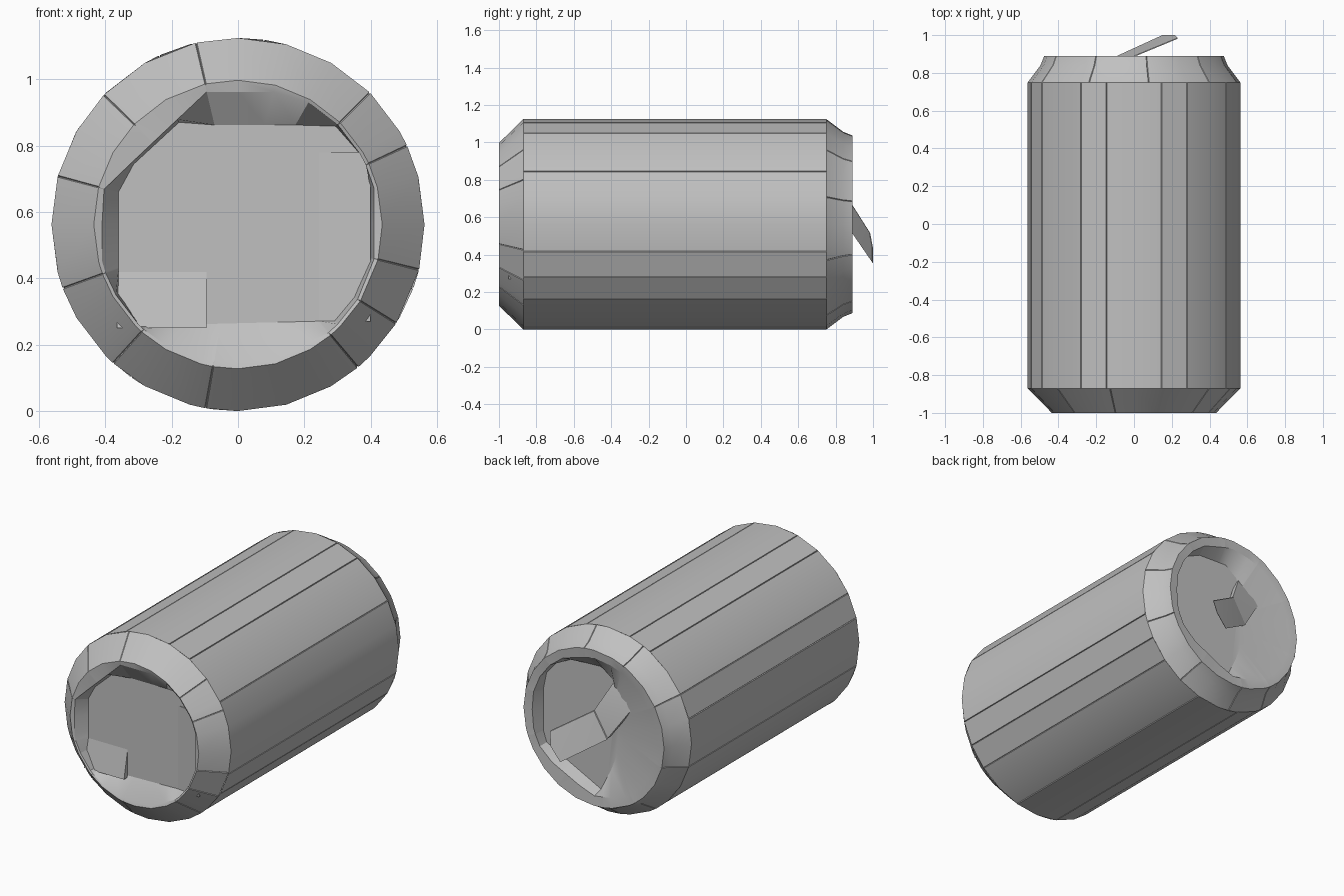
import bpy
import bmesh
from math import radians, cos, sin
from mathutils import Vector

cube = bpy.data.objects.get("Cube")
if cube:
    bpy.data.objects.remove(cube, do_unlink=True)

RADIUS = 0.5625
FLOOR_Y = -0.93
LID_Y = 0.82

metal = bpy.data.materials.new("grey_metal")
metal.use_nodes = True
GREY = (0.53, 0.53, 0.53, 1)
metal.diffuse_color = GREY
metal.node_tree.nodes["Principled BSDF"].inputs["Base Color"].default_value = GREY


def finish(name, bm):
    mesh = bpy.data.meshes.new(name)
    bm.to_mesh(mesh)
    bm.free()
    mesh.materials.append(metal)
    obj = bpy.data.objects.new(name, mesh)
    bpy.context.collection.objects.link(obj)
    bpy.ops.object.select_all(action='DESELECT')
    obj.select_set(True)
    bpy.context.view_layer.objects.active = obj
    bpy.ops.object.shade_smooth_by_angle(angle=radians(20))
    return obj


def seam_angles(seams):
    """Regular facets plus a narrow notch at each seam: (angle, scale) pairs."""
    out = [(a, 1) for a in range(0, 360, 15)
           if all(abs((a - s + 180) % 360 - 180) > 2 for s in seams)]
    for s in seams:
        out += [((s - 0.3) % 360, 1), (s % 360, 0.99), ((s + 0.3) % 360, 1)]
    return sorted(out)


def polygon_radius(points, angle):
    """Distance from the axis to a polygon outline in the given direction."""
    d = Vector((cos(angle), sin(angle)))
    hits = []
    for i, p in enumerate(points):
        p, q = Vector(p), Vector(points[(i + 1) % len(points)])
        e = q - p
        den = d.cross(e)
        if abs(den) > 1e-9:
            t, u = p.cross(e) / den, p.cross(d) / den
            if t > 0 and -1e-6 <= u <= 1 + 1e-6:
                hits.append(t)
    return max(hits)


def loft(name, rings, seams, cap_front=False, cap_back=False):
    """Skin rings of (y, radius or polygon) from the front to the back."""
    bm = bmesh.new()
    loops = []
    for y, shape in rings:
        loop = []
        for deg, scale in seam_angles(seams):
            a = radians(deg)
            if isinstance(shape, list):
                r = min(0.425, polygon_radius(shape, a))
            else:
                r = shape * scale
            loop.append(bm.verts.new((r * cos(a), y, RADIUS + r * sin(a))))
        loops.append(loop)
    for low, high in zip(loops, loops[1:]):
        for i in range(len(low)):
            j = (i + 1) % len(low)
            bm.faces.new((low[i], high[i], high[j], low[j]))
    if cap_front:
        bm.faces.new(loops[0])
    if cap_back:
        bm.faces.new(loops[-1][::-1])
    return finish(name, bm)


def hull(name, points):
    bm = bmesh.new()
    for p in points:
        bm.verts.new(p)
    bmesh.ops.convex_hull(bm, input=bm.verts[:])
    bmesh.ops.recalc_face_normals(bm, faces=bm.faces[:])
    return finish(name, bm)


# Panelled side wall
loft("can_body", [(-0.87, RADIUS), (0.75, RADIUS)],
     [30, 60, 75, 105, 120, 150, 165, 195, 225, 255, 285, 315, 330, 345])

# Bottom end: recessed floor, irregular mouth, rim and chamfer
floor = [(-0.1, 0.38), (-0.09, 0.3), (0.25, 0.3), (0.26, 0.32), (0.4, 0.22),
         (0.4, -0.14), (0.3, -0.29), (-0.09, -0.3), (-0.36, -0.3), (-0.36, 0.14)]
mouth = [(-0.095, 0.4), (0.25, 0.4), (0.41, 0.22), (0.41, -0.14), (0.36, -0.29),
         (0.22, -0.35), (0.1, -0.42), (-0.09, -0.41), (-0.36, -0.35),
         (-0.41, -0.19), (-0.41, 0.1), (-0.37, 0.14)]
loft("bottom_end",
     [(FLOOR_Y, floor), (-0.995, mouth), (-1, 0.435), (-0.87, RADIUS)],
     [25, 45, 103, 136, 165, 200, 228, 260, 310, 328, 346], cap_front=True)

# Sloped facets lying in the bottom recess
hull("lower_recess_facet", [(x, y, z) for x in (-0.365, -0.095) for y, z in
                            ((FLOOR_Y + 0.01, 0.25), (FLOOR_Y, 0.42), (-0.965, 0.25))])
hull("side_recess_facet", [(x, y, z) for z in (0.27, 0.78) for x, y in
                           ((0.245, FLOOR_Y), (0.4, FLOOR_Y + 0.01), (0.4, -0.95))])

# Top end: neck, rim and a lopsided recess with one long sloping side
lid_mouth = [(0.42, 0.25), (0.42, -0.22), (0.02, -0.42), (-0.25, -0.38),
             (-0.45, -0.1), (-0.45, 0.15), (-0.25, 0.38), (0, 0.43), (0.25, 0.36)]
lid_floor = [(0.39, 0.24), (0.39, -0.2), (0, -0.4), (-0.1, -0.2), (-0.13, 0.12),
             (-0.06, 0.35), (0.22, 0.34)]
loft("top_end",
     [(0.75, RADIUS), (0.84, 0.495), (0.89, 0.475), (0.885, lid_mouth),
      (LID_Y, lid_floor)],
     [15, 45, 82, 115, 150, 195, 235, 262, 300, 340], cap_back=True)

# Bent pull tab and the ridge that carries it
tab_root = [(0, 0.885, 0.67), (-0.09, 0.885, 0.52)]
tab_tip = [(0.23, 0.98, 0.52), (0.215, 0.995, 0.44), (0.15, 0.995, 0.36)]
hull("pull_tab", [(x, y + d, z - d) for x, y, z in tab_root + tab_tip
                  for d in (0, 0.005)])
ridge = tab_root + [(-0.1, LID_Y, 0.86), (-0.24, 0.84, 0.74)]
hull("tab_ridge", [(x, y - d, z) for x, y, z in ridge for d in (0, 0.03)])
